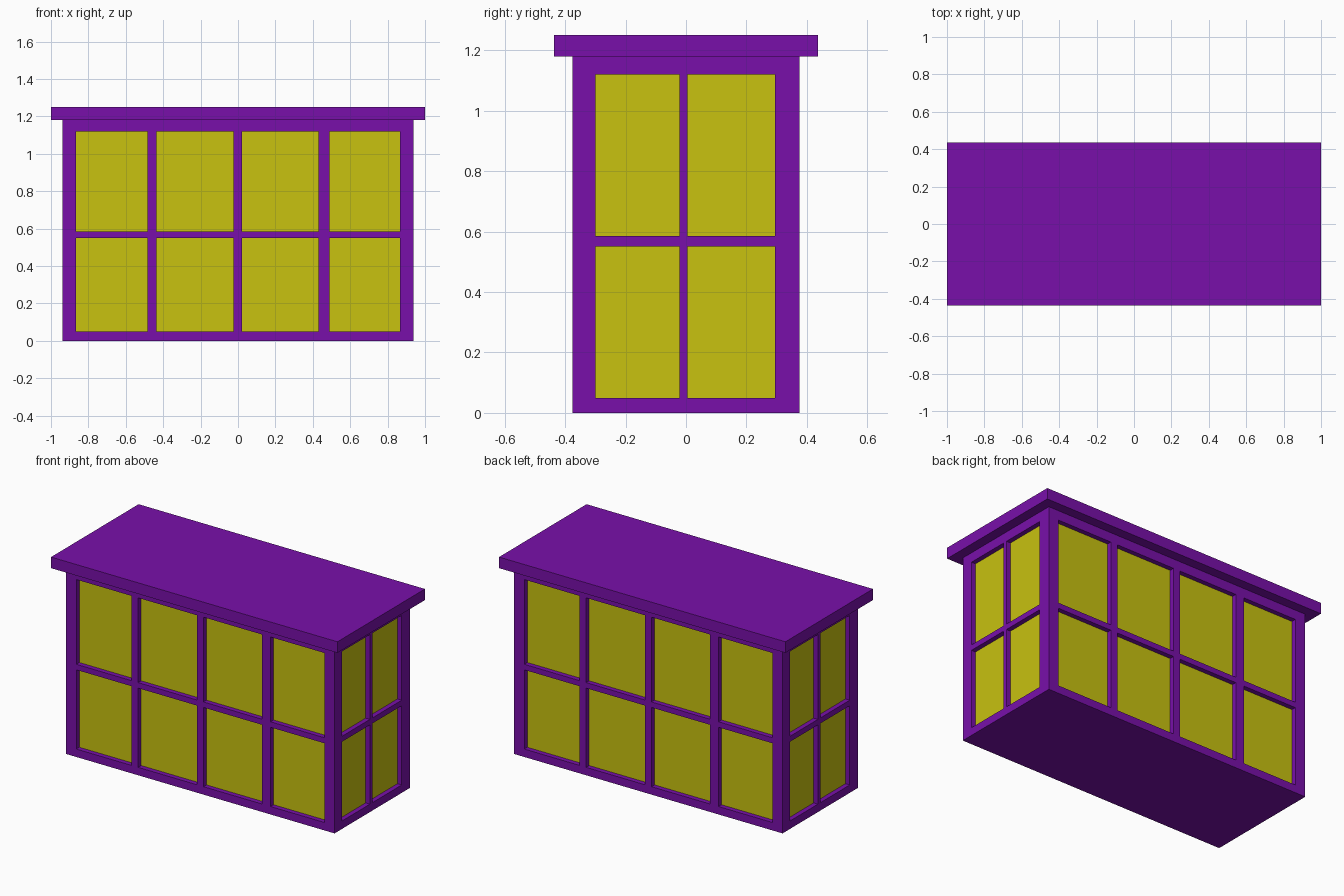
import bpy, bmesh, math
from mathutils import Matrix, Vector

if "Cube" in bpy.data.objects:
    bpy.data.objects.remove(bpy.data.objects["Cube"])


def material(name, color):
    m = bpy.data.materials.new(name)
    m.diffuse_color = color
    m.use_nodes = True
    m.node_tree.nodes["Principled BSDF"].inputs["Base Color"].default_value = m.diffuse_color
    return m


purple = material("purple_frame", (0.19, 0.005, 0.40, 1))
yellow = material("yellow_pane", (0.58, 0.54, 0.005, 1))

HX, HY, TOP, RECESS = 0.937, 0.375, 1.18, 0.03
ROWS = [0, 0.05, 0.55, 0.585, 1.12, TOP]


def finish(bm, name):
    bmesh.ops.remove_doubles(bm, verts=bm.verts, dist=1e-5)
    me = bpy.data.meshes.new(name)
    bm.to_mesh(me)
    bm.free()
    ob = bpy.data.objects.new(name, me)
    bpy.context.collection.objects.link(ob)
    me.materials.append(purple)
    me.materials.append(yellow)
    return ob


def window_wall(bm, cols, dist, angle):
    """Wall facing -y at the given distance, turned about z; odd cells are recessed panes."""
    turn = Matrix.Rotation(angle, 4, 'Z')

    def quad(pts, mat=0):
        f = bm.faces.new([bm.verts.new(turn @ Vector(p)) for p in pts])
        f.material_index = mat

    for i, (a, b) in enumerate(zip(cols, cols[1:])):
        for j, (c, d) in enumerate(zip(ROWS, ROWS[1:])):
            outer = [(a, -dist, c), (b, -dist, c), (b, -dist, d), (a, -dist, d)]
            if i % 2 and j % 2:
                inner = [(x, y + RECESS, z) for x, y, z in outer]
                quad(inner, 1)
                for k in range(4):
                    n = (k + 1) % 4
                    quad([outer[k], outer[n], inner[n], inner[k]])
            else:
                quad(outer)


# Body: four window walls plus floor and ceiling
bm = bmesh.new()
long_cols = [-HX, -0.867, -0.483, -0.435, -0.025, 0.022, 0.43, 0.49, 0.865, HX]
short_cols = [-HY, -0.30, -0.022, 0.005, 0.295, HY]
for turn in (0, math.pi):
    window_wall(bm, long_cols, HY, turn)
    window_wall(bm, short_cols, HX, turn + math.pi / 2)
for z, order in ((0, -1), (TOP, 1)):
    corners = [(-HX, -HY, z), (HX, -HY, z), (HX, HY, z), (-HX, HY, z)][::order]
    bm.faces.new([bm.verts.new(p) for p in corners])
finish(bm, "glazed_body")

# Overhanging flat roof slab
bm = bmesh.new()
bmesh.ops.create_cube(bm, size=1, matrix=Matrix.Translation((0, 0, 1.215)) @ Matrix.Diagonal((2, 0.873, 0.07, 1)))
finish(bm, "roof_slab")
